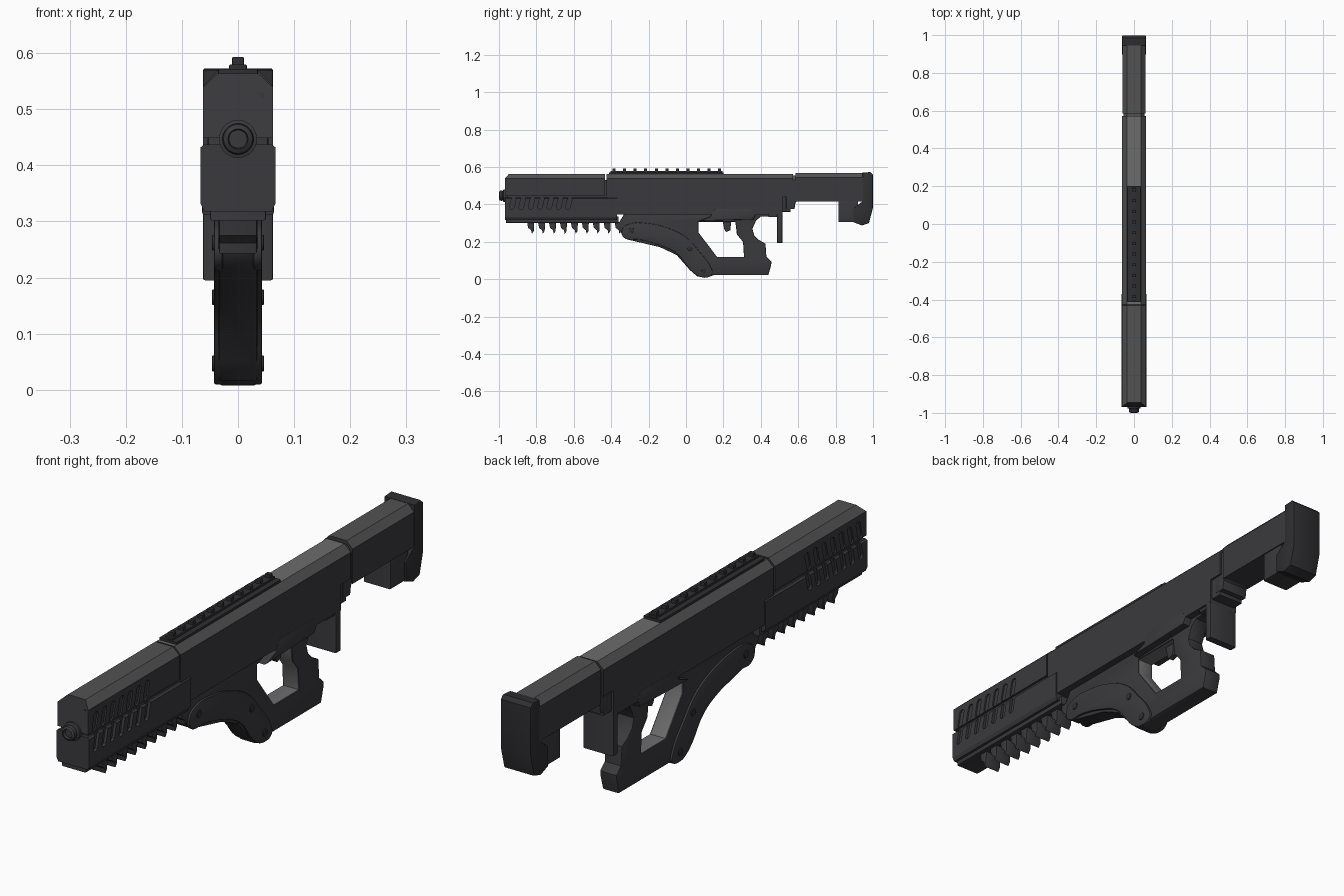
import bpy, bmesh, math
from mathutils import Vector

if "Cube" in bpy.data.objects:
    bpy.data.objects.remove(bpy.data.objects["Cube"])


def material(name, *rgb):
    m = bpy.data.materials.new(name)
    m.use_nodes = True
    m.diffuse_color = (*rgb, 1)
    m.node_tree.nodes["Principled BSDF"].inputs["Base Color"].default_value = (*rgb, 1)
    return m


DARK = material("dark gunmetal", .042, .041, .046)
GREY = material("top grey", .085, .085, .087)
LIGHT = material("light grey", .15, .15, .15)
BLACK = material("rail black", .028, .028, .031)


def finish(name, bm, mats, rule=None):
    """Turn a bmesh into an object and colour its faces by rule."""
    bmesh.ops.remove_doubles(bm, verts=bm.verts, dist=.0001)
    bmesh.ops.recalc_face_normals(bm, faces=bm.faces)
    bm.normal_update()
    for f in bm.faces:
        f.material_index = rule(f) if rule else 0
    me = bpy.data.meshes.new(name)
    bm.to_mesh(me)
    bm.free()
    for m in mats:
        me.materials.append(m)
    ob = bpy.data.objects.new(name, me)
    bpy.context.collection.objects.link(ob)
    return ob


def shade(ob):
    bpy.ops.object.select_all(action='DESELECT')
    ob.select_set(True)
    bpy.context.view_layer.objects.active = ob
    bpy.ops.object.shade_smooth_by_angle(angle=math.radians(35))


def side_plate(name, outlines, half, bevel=.004, x=0, mats=(DARK,), rule=None, round_off=False):
    """Extrude side outlines (y, z) across x with rounded edges; later outlines are holes."""
    cu = bpy.data.curves.new(name, 'CURVE')
    cu.dimensions = '2D'
    cu.fill_mode = 'BOTH'
    cu.extrude = half - bevel
    cu.bevel_depth = bevel
    cu.bevel_resolution = 1
    cu.offset = -bevel
    for pts in outlines:
        sp = cu.splines.new('BEZIER' if round_off else 'POLY')
        sp.use_cyclic_u = True
        if round_off:
            sp.bezier_points.add(len(pts) - 1)
            sp.resolution_u = 5
            for b, p in zip(sp.bezier_points, pts):
                b.co = (*p, 0)
                b.handle_left_type = b.handle_right_type = 'AUTO'
        else:
            sp.points.add(len(pts) - 1)
            for b, p in zip(sp.points, pts):
                b.co = (*p, 0, 1)
    tmp = bpy.data.objects.new(name + " outline", cu)
    bpy.context.collection.objects.link(tmp)
    bpy.context.view_layer.update()
    me = bpy.data.meshes.new_from_object(tmp.evaluated_get(bpy.context.evaluated_depsgraph_get()))
    bm = bmesh.new()
    bm.from_mesh(me)
    bpy.data.objects.remove(tmp)
    for v in bm.verts:
        v.co = Vector((v.co.z + x, v.co.x, v.co.y))
    ob = finish(name, bm, mats, rule)
    shade(ob)
    return ob


def rect(y0, y1, z0, z1):
    return [(y0, z0), (y1, z0), (y1, z1), (y0, z1)]


def block(name, y0, y1, z0, z1, half, bevel=.004, mat=DARK, x=0):
    return side_plate(name, [rect(y0, y1, z0, z1)], half, bevel, x, (mat,))


def housing(name, y0, y1, half_section, mats, rule, nose=0):
    """Sweep a mirrored cross-section (x, z) along y; nose slopes the front top edge."""
    bm = bmesh.new()
    ring = half_section + [(-px, pz) for px, pz in reversed(half_section)]
    top = max(p[1] for p in ring)
    face = bm.faces.new([bm.verts.new((px, y0 + (nose if pz == top else 0), pz)) for px, pz in ring])
    back = bmesh.ops.extrude_face_region(bm, geom=[face])["geom"]
    for v in back:
        if isinstance(v, bmesh.types.BMVert):
            v.co.y = y1
    return finish(name, bm, mats, rule)


def top_rule(f):
    return 1 if f.normal.z > .3 else 0


def receiver_rule(f):
    return 2 if f.normal.z > .95 else top_rule(f)


def section(w, z0, z1, flat=.036, drop=.025):
    return [(w, z0), (w, z1 - drop), (flat, z1)]


# Housings
core = block("inner_core", -.955, .56, .36, .53, .054)
upper = housing("upper_handguard", -.968, -.432, section(.0625, .449, .564), (DARK, GREY), top_rule, .022)
lower = housing("lower_handguard", -.968, -.37,
                [(.06, .318), (.067, .332), (.067, .432), (.06, .437)], (DARK,), None)
housing("receiver", -.425, .515, section(.0625, .345, .563), (DARK, GREY, LIGHT), receiver_rule)
housing("receiver_tail", .515, .572, section(.0625, .44, .563), (DARK, GREY, LIGHT), receiver_rule)
housing("stock_joint", .57, .588, section(.056, .43, .555), (DARK, GREY), top_rule)

# Vent slots cut in both sides of the handguard
vents = bmesh.new()
for s in (-1, 1):
    for i in range(7):
        for z0 in (.387, .462):
            ring = []
            for k in range(12):
                a = math.tau * k / 12
                dz = .013 * math.sin(a) + (.043 if k < 6 else 0)
                y = -.93 + .05 * i + .013 * math.cos(a) + .2 * dz
                ring.append(vents.verts.new((s * .057, y, z0 + dz)))
            f = vents.faces.new(ring)
            out = bmesh.ops.extrude_face_region(vents, geom=[f])["geom"]
            for v in out:
                if isinstance(v, bmesh.types.BMVert):
                    v.co.x = s * .08
cutter = finish("vent_cutter", vents, (DARK,))
cutter.hide_render = True
cutter.hide_viewport = True
for ob in (upper, lower):
    mod = ob.modifiers.new("vents", 'BOOLEAN')
    mod.object = cutter
    mod.operation = 'DIFFERENCE'
    mod.solver = 'EXACT'

# Muzzle turned from a profile
bm = bmesh.new()
rings = []
for y, r in ((-.955, .034), (-.976, .034), (-.979, .024), (-.984, .028), (-.995, .026), (-1, .018), (-.99, .016)):
    rings.append([bm.verts.new((r * math.cos(a), y, .447 + r * math.sin(a)))
                  for a in (math.tau * k / 20 for k in range(20))])
for a, b in zip(rings, rings[1:]):
    for k in range(20):
        n = (k + 1) % 20
        bm.faces.new((a[k], a[n], b[n], b[k]))
bm.faces.new(rings[0])
bm.faces.new(rings[-1])
shade(finish("muzzle", bm, (DARK,)))

# Top rail with studs
block("top_rail_base", -.412, .2, .555, .572, .036, .003, BLACK)
block("top_rail_spine", -.405, .195, .568, .58, .016, .003, BLACK)
for i in range(11):
    y = -.385 + .0565 * i
    block("top_rail_stud", y - .008, y + .008, .575, .593, .011, .003, BLACK)

# Underside rail with hooked teeth
block("lower_rail", -.962, -.36, .302, .335, .05)
for i in range(9):
    y = -.85 + .0585 * i
    side_plate("lower_rail_tooth", [[(y, .306), (y + .006, .275), (y + .022, .262), (y + .026, .243),
                                     (y + .036, .258), (y + .038, .306)]], .034, .002)

# Grip with finger hole
grip = [(-.36, .3), (-.33, .35), (.38, .35), (.46, .35), (.47, .335), (.4, .335), (.375, .315),
        (.355, .27), (.365, .235), (.39, .21), (.425, .19), (.43, .12), (.457, .095),
        (.455, .075), (.44, .022), (.15, .022), (.1, .008), (.06, .016), (.02, .05),
        (-.05, .13), (-.14, .172), (-.31, .212), (-.35, .25)]
hole = [(.067, .307), (.264, .307), (.272, .24), (.305, .2), (.31, .12), (.165, .12), (.067, .25)]


def grip_rule(f):
    c = f.calc_center_median()
    return 1 if abs(f.normal.x) < .3 and .05 < c.y < .325 and .11 < c.z < .315 else 0


side_plate("grip", [grip, hole], .035, .006, 0, (DARK, LIGHT), grip_rule)
side_plate("grip_frame", [[(.13, .335), (.155, .376), (.35, .376), (.375, .35), (.36, .32), (.07, .312)]],
           .064)
side_plate("trigger", [[(.195, .315), (.205, .265), (.215, .253), (.237, .262), (.242, .315)]], .012, .003)

# Side covers with screws
cover = [(-.335, .225), (-.34, .27), (-.3, .297), (-.2, .298), (-.1, .275), (0, .225), (.07, .15),
         (.135, .06), (.14, .025), (.09, .01), (.045, .03), (-.05, .138), (-.15, .185), (-.25, .212)]
for s in (-1, 1):
    side_plate("side_cover", [cover], .008, .004, s * .035, round_off=True)
    for y, z in ((-.29, .262), (.02, .165), (.095, .047)):
        disc = [(y + .014 * math.cos(k * math.tau / 12), z + .014 * math.sin(k * math.tau / 12))
                for k in range(12)]
        side_plate("cover_screw", [disc], .004, .001, s * .042, (BLACK,))

# Rear drop plate and stock
block("drop_plate", .487, .515, .195, .36, .0625)
block("plate_mount", .44, .512, .332, .36, .055)
side_plate("stock_tab", [[(.535, .375), (.58, .375), (.585, .41), (.6, .42), (.6, .5), (.535, .5)]], .056)
housing("stock", .585, .955, section(.0605, .415, .569), (DARK, GREY), top_rule)
block("stock_heel", .815, .92, .305, .425, .056)
side_plate("butt_pad", [[(.945, .57), (.985, .573), (.999, .56), (.999, .38), (.978, .3), (.94, .288),
                         (.895, .305), (.895, .378), (.945, .418)]], .0625, .004, 0, (BLACK,))
